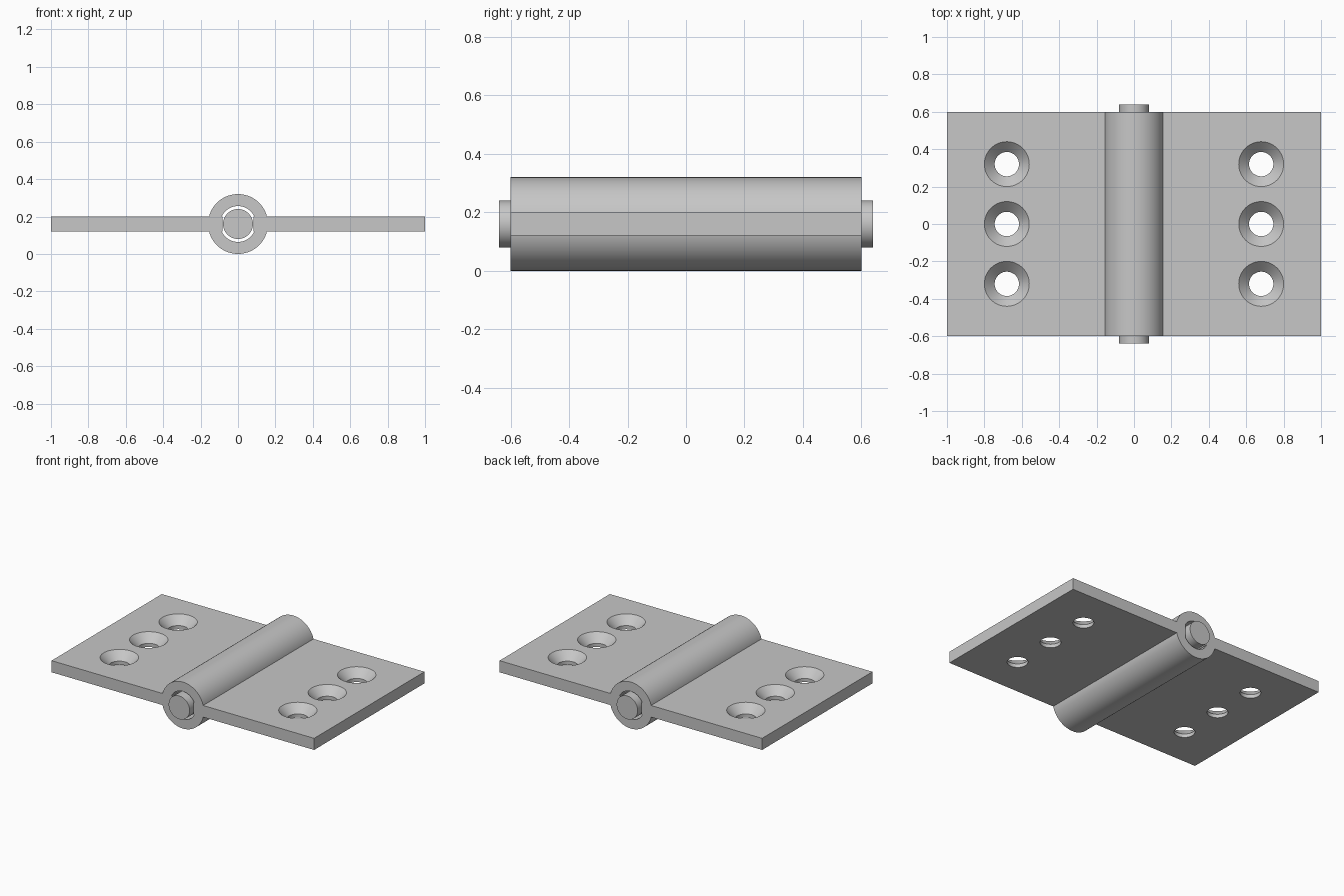
import bpy
import bmesh
import math
from mathutils import Matrix

cube = bpy.data.objects.get("Cube")
if cube:
    bpy.data.objects.remove(cube, do_unlink=True)

AXIS_Z = 0.16       # height of the pin axis
HALF_Y = 0.60       # half length of leaves and barrel
LEAF_LOW, LEAF_TOP = 0.12, 0.20

steel = bpy.data.materials.new("steel_grey")
steel.use_nodes = True
grey = (0.57, 0.57, 0.57, 1)
steel.diffuse_color = grey
steel.node_tree.nodes["Principled BSDF"].inputs["Base Color"].default_value = grey


def make_object(name, bm):
    bmesh.ops.recalc_face_normals(bm, faces=bm.faces)
    mesh = bpy.data.meshes.new(name)
    bm.to_mesh(mesh)
    bm.free()
    mesh.materials.append(steel)
    obj = bpy.data.objects.new(name, mesh)
    bpy.context.collection.objects.link(obj)
    return obj


def lathe(name, profile, matrix, steps=64):
    """Spin a closed (radius, height) profile around z, then place it."""
    bm = bmesh.new()
    verts = [bm.verts.new((r, 0, h)) for r, h in profile]
    edges = [bm.edges.new((verts[i - 1], verts[i])) for i in range(len(verts))]
    bmesh.ops.spin(bm, geom=verts + edges, axis=(0, 0, 1), cent=(0, 0, 0),
                   angle=math.tau, steps=steps, use_duplicate=False)
    bmesh.ops.remove_doubles(bm, verts=bm.verts, dist=1e-5)
    bmesh.ops.transform(bm, matrix=matrix, verts=bm.verts)
    return make_object(name, bm)


def box(name, x0, x1, y0, y1, z0, z1):
    bm = bmesh.new()
    bmesh.ops.create_cube(bm, size=1)
    bmesh.ops.scale(bm, vec=(x1 - x0, y1 - y0, z1 - z0), verts=bm.verts)
    bmesh.ops.translate(bm, vec=((x0 + x1) / 2, (y0 + y1) / 2, (z0 + z1) / 2), verts=bm.verts)
    return make_object(name, bm)


def combine(target, other, operation):
    mod = target.modifiers.new(operation.lower(), "BOOLEAN")
    mod.operation = operation
    mod.solver = "EXACT"
    mod.object = other
    bpy.context.view_layer.objects.active = target
    bpy.ops.object.modifier_apply(modifier=mod.name)
    bpy.data.objects.remove(other, do_unlink=True)


def smooth(obj):
    bpy.ops.object.select_all(action="DESELECT")
    obj.select_set(True)
    bpy.context.view_layer.objects.active = obj
    bpy.ops.object.shade_smooth_by_angle(angle=math.radians(30))


along_y = Matrix.Translation((0, 0, AXIS_Z)) @ Matrix.Rotation(math.pi / 2, 4, "X")

# Hollow barrel
body = lathe("hinge_body", [(0.096, -HALF_Y), (0.16, -HALF_Y), (0.16, HALF_Y), (0.096, HALF_Y)], along_y)

# Flat leaves joined to the barrel, each with three countersunk screw holes
for side in (-1, 1):
    inner, outer = sorted((side * 0.083, side))
    leaf = box("leaf", inner, outer, -HALF_Y, HALF_Y, LEAF_LOW, LEAF_TOP)
    for y in (-0.32, 0, 0.32):
        hole = lathe("screw_hole_cutter",
                     [(0, -0.05), (0.065, -0.05), (0.065, 0.025), (0.12, 0.08), (0.12, 0.12), (0, 0.12)],
                     Matrix.Translation((side * 0.68, y, LEAF_LOW)))
        combine(leaf, hole, "DIFFERENCE")
    combine(body, leaf, "UNION")
smooth(body)

# Pin running through the barrel
pin = lathe("hinge_pin", [(0, -0.64), (0.08, -0.64), (0.08, 0.64), (0, 0.64)], along_y)
smooth(pin)
